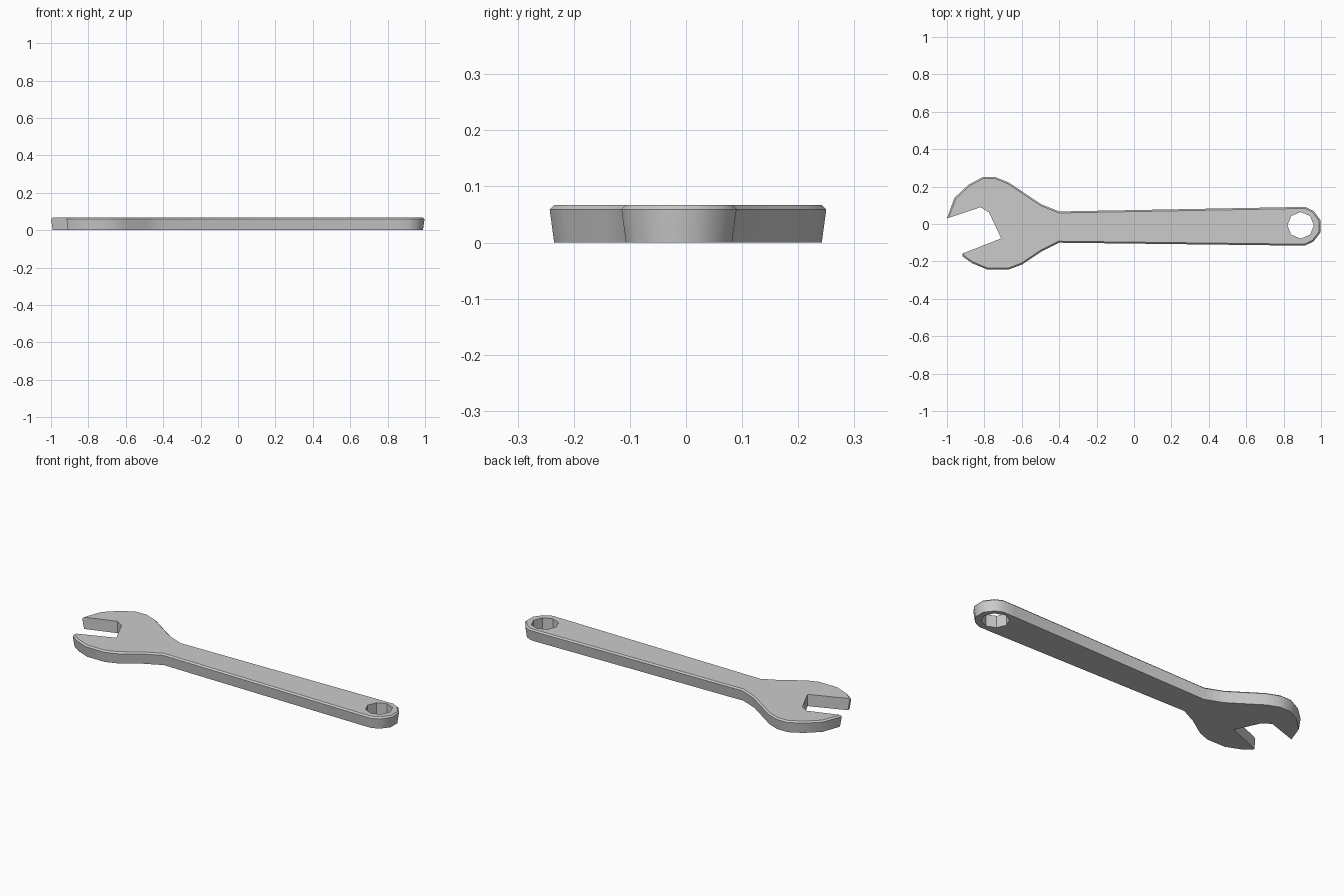
import bpy, bmesh
from math import sin, cos, pi, radians
from mathutils import Vector

if "Cube" in bpy.data.objects:
    bpy.data.objects.remove(bpy.data.objects["Cube"])

H = 0.067      # thickness
INSET = 0.008  # draft at the base and chamfer at the top

# Outer outline, clockwise from the upper jaw tip to the lower jaw tip
outer = [(-1.0, .03), (-.96, .14), (-.885, .21), (-.81, .25), (-.74, .25),
         (-.67, .222), (-.6, .175), (-.495, .105), (-.4, .067),
         (.84, .09), (.92, .09), (.96, .07), (.997, .02), (.997, -.045),
         (.96, -.093), (.915, -.115), (.84, -.115),
         (-.4, -.1), (-.495, -.147), (-.6, -.217), (-.67, -.243),
         (-.785, -.243), (-.865, -.21), (-.917, -.173), (-.917, -.158)]
# Jaw opening, with vertical walls
jaw = [(-.71, -.077), (-.775, .062), (-.82, .09)]
outline = [Vector(p) for p in outer + jaw]
n = len(outline)
last_outer = len(outer) - 1


def inset_outline(d):
    """Move the outer edges inward by d and leave the jaw edges in place."""
    lines = []
    for i in range(n):
        a, b = outline[i], outline[(i + 1) % n]
        t = (b - a).normalized()
        inward = Vector((t.y, -t.x))
        lines.append((a + inward * (d if i < last_outer else 0), t))
    pts = []
    for i in range(n):
        (p, t), (q, u) = lines[i - 1], lines[i]
        pts.append(p + t * ((q - p).cross(u) / t.cross(u)))
    return pts


bm = bmesh.new()


def ring(pts, z):
    return [bm.verts.new((p[0], p[1], z)) for p in pts]


def skin(a, b):
    for i in range(len(a)):
        j = (i + 1) % len(a)
        bm.faces.new((a[i], a[j], b[j], b[i]))


# Drafted side wall and top chamfer
narrow = inset_outline(INSET)
rings = [ring(narrow, 0), ring(outline, H - INSET), ring(narrow, H)]
skin(rings[0], rings[1])
skin(rings[1], rings[2])

# Octagonal hanging hole
hole = [(.891 + .071 * cos(i * pi / 4), -.007 + .071 * sin(i * pi / 4)) for i in range(8)]
hole_rings = [ring(hole, 0), ring(hole, H)]
skin(*hole_rings)

# Flat top and bottom faces around the hole
for rim, eye in ((rings[0], hole_rings[0]), (rings[2], hole_rings[1])):
    edges = [bm.edges.get((r[i], r[i - 1])) for r in (rim, eye) for i in range(len(r))]
    bmesh.ops.triangle_fill(bm, edges=edges, use_beauty=True)
bmesh.ops.recalc_face_normals(bm, faces=bm.faces)

mesh = bpy.data.meshes.new("wrench")
bm.to_mesh(mesh)
bm.free()
wrench = bpy.data.objects.new("wrench", mesh)
bpy.context.collection.objects.link(wrench)
bpy.context.view_layer.objects.active = wrench
wrench.select_set(True)
bpy.ops.object.shade_smooth_by_angle(angle=radians(44))
